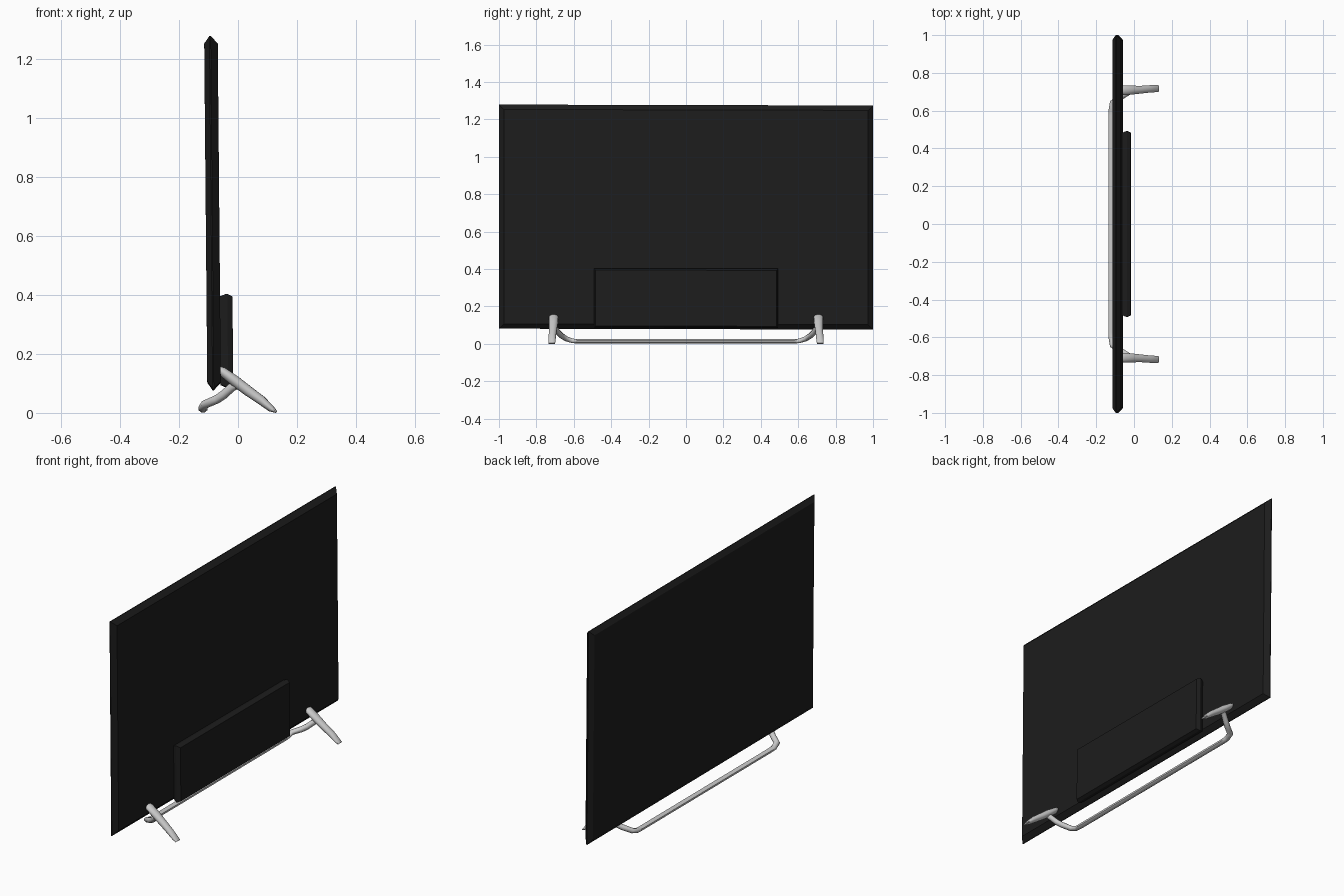
import bpy, bmesh, math
from mathutils import Vector

if "Cube" in bpy.data.objects:
    bpy.data.objects.remove(bpy.data.objects["Cube"])


def material(name, color):
    m = bpy.data.materials.new(name)
    m.diffuse_color = (*color, 1)
    m.use_nodes = True
    m.node_tree.nodes["Principled BSDF"].inputs["Base Color"].default_value = m.diffuse_color
    return m


BLACK = material("black_plastic", (0.012, 0.012, 0.012))
SILVER = material("silver_metal", (0.55, 0.55, 0.54))
LEAN = -0.009   # slight backward lean of the screen, x per z
ROLL = -0.0025  # the screen's edges drop slightly towards +y


def loft(name, rings, mat, smooth=False):
    """Skin closed rings of equal point count and cap both ends."""
    bm = bmesh.new()
    vr = [[bm.verts.new(p) for p in r] for r in rings]
    n = len(vr[0])
    for a, b in zip(vr, vr[1:]):
        for i in range(n):
            j = (i + 1) % n
            bm.faces.new((a[i], a[j], b[j], b[i]))
    bm.faces.new(vr[0][::-1])
    bm.faces.new(vr[-1])
    bmesh.ops.recalc_face_normals(bm, faces=bm.faces)
    me = bpy.data.meshes.new(name)
    bm.to_mesh(me)
    bm.free()
    me.materials.append(mat)
    ob = bpy.data.objects.new(name, me)
    bpy.context.collection.objects.link(ob)
    if smooth:
        bpy.ops.object.select_all(action='DESELECT')
        ob.select_set(True)
        bpy.context.view_layer.objects.active = ob
        bpy.ops.object.shade_smooth_by_angle(angle=math.radians(50))
    return ob


def slab(name, x_back, x_rim, x_front, half_y, z0, z1, bevel, z_pivot):
    """Thin upright box whose edges taper to a narrow rim all round."""
    rings = []
    for x, inset in ((x_front, bevel), (x_rim - 0.002, 0),
                     (x_rim + 0.002, 0), (x_back, bevel)):
        y, lo, hi = half_y - inset, z0 + inset, z1 - inset
        rings.append([(x + LEAN * (c - z_pivot), b, c + ROLL * b)
                      for b, c in ((-y, lo), (y, lo), (y, hi), (-y, hi))])
    return loft(name, rings, BLACK)


def tube(name, stations, sides):
    """Elliptical tube: stations are (x, y, z, side radius, up radius)."""
    pts = [Vector(s[:3]) for s in stations]
    rings = []
    for i, s in enumerate(stations):
        t = (pts[min(i + 1, len(pts) - 1)] - pts[max(i - 1, 0)]).normalized()
        side = t.cross(Vector((0, 0, 1))).normalized()
        up = side.cross(t)
        ring = []
        for k in range(sides):
            a = 2 * math.pi * (k + 0.5) / sides
            p = pts[i] + side * math.cos(a) * s[3] + up * math.sin(a) * s[4]
            p.z = max(p.z, 0)  # flat on the ground
            ring.append(p)
        rings.append(ring)
    return loft(name, rings, SILVER, True)


# Screen panel and the electronics housing on its back
slab("screen_panel", -0.0635, -0.0895, -0.1095, 1.0, 0.079, 1.277, 0.026, 0.68)
slab("rear_housing", -0.0175, -0.037, -0.0605, 0.492, 0.086, 0.403, 0.009, 0.25)

# Front stand bar, bending up and back into both legs
half = [(-0.005, 0.708, 0.096, 0.014, 0.015),
        (-0.022, 0.700, 0.086, 0.014, 0.015),
        (-0.048, 0.684, 0.062, 0.015, 0.015),
        (-0.072, 0.668, 0.046, 0.015, 0.015),
        (-0.114, 0.642, 0.028, 0.016, 0.014),
        (-0.119, 0.607, 0.016, 0.016, 0.013),
        (-0.119, 0.575, 0.014, 0.016, 0.013)]
bar = half + [(x, -y, z, a, b) for x, y, z, a, b in reversed(half)]
tube("stand_bar", bar, 8)

# Slanted rear legs
for s, label in ((1, "left"), (-1, "right")):
    tube(f"{label}_rear_leg",
         [(-0.066, s * 0.708, 0.150, 0.021, 0.010),
          (-0.054, s * 0.708, 0.141, 0.026, 0.016),
          (-0.010, s * 0.709, 0.108, 0.024, 0.019),
          (0.035, s * 0.711, 0.074, 0.021, 0.018),
          (0.080, s * 0.715, 0.042, 0.020, 0.016),
          (0.112, s * 0.717, 0.015, 0.020, 0.012),
          (0.130, s * 0.718, 0.002, 0.018, 0.005)], 12)
